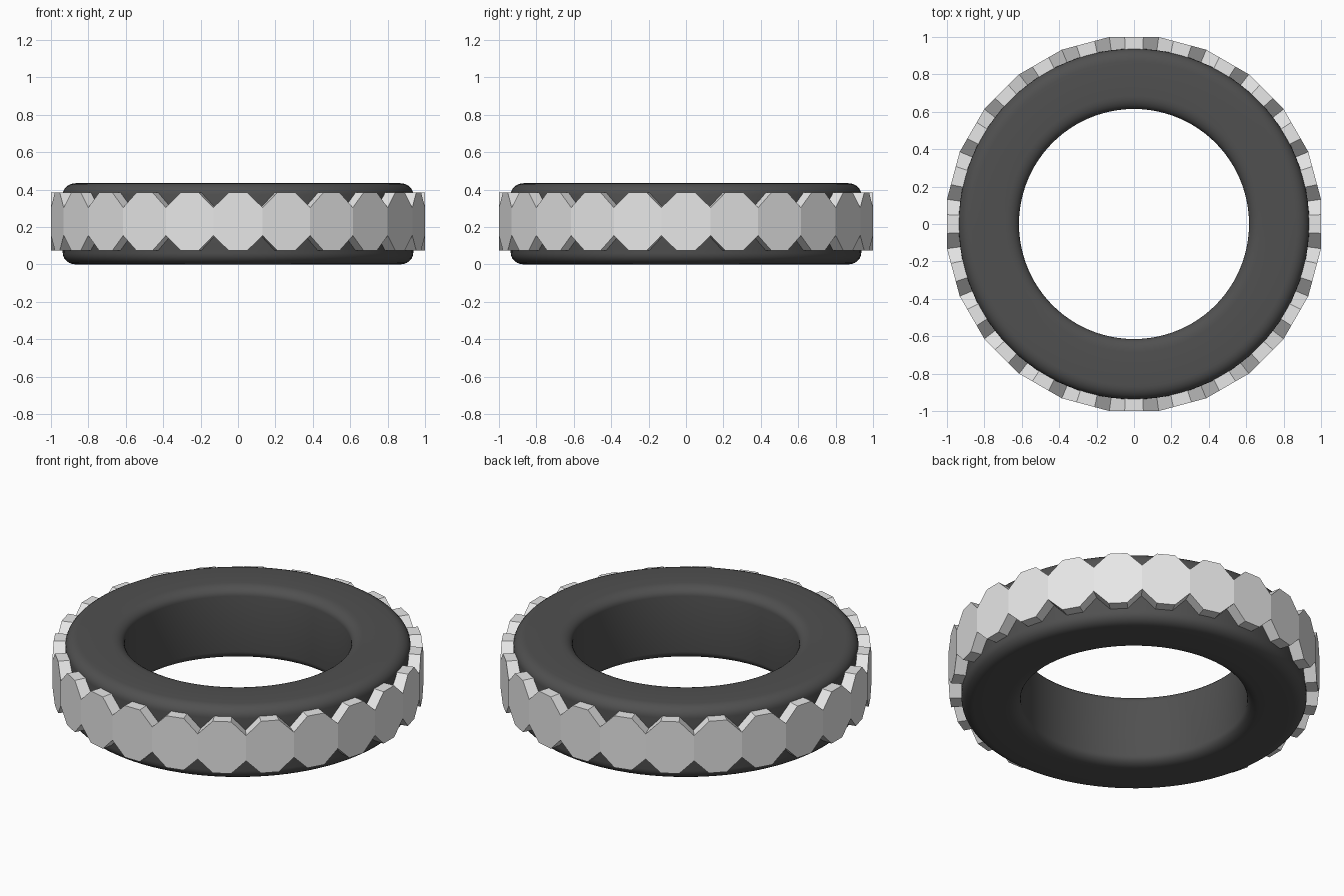
import bpy, bmesh, math
from mathutils import Matrix, Vector

if "Cube" in bpy.data.objects:
    bpy.data.objects.remove(bpy.data.objects["Cube"])


def material(name, v):
    m = bpy.data.materials.new(name)
    m.diffuse_color = (v, v, v, 1)
    m.use_nodes = True
    m.node_tree.nodes["Principled BSDF"].inputs["Base Color"].default_value = m.diffuse_color
    return m


dark = material("dark grey", 0.08)
light = material("light grey", 0.8)


def make_object(name, bm, mat):
    bmesh.ops.recalc_face_normals(bm, faces=bm.faces)
    me = bpy.data.meshes.new(name)
    bm.to_mesh(me)
    bm.free()
    me.materials.append(mat)
    ob = bpy.data.objects.new(name, me)
    bpy.context.collection.objects.link(ob)
    return ob


# Ring body: rounded rectangular section swept round z
H, R_IN, R_OUT, SEG = 0.434, 0.615, 0.937, 96
profile = []
# corners: centre sign in r, sign in z, radius in r, radius in z
for k, (r, z, a, b) in enumerate([(R_OUT, H, .07, .06), (R_IN, H, .07, .05),
                                  (R_IN, 0, .07, .05), (R_OUT, 0, .07, .06)]):
    cr = r - a if r == R_OUT else r + a
    cz = z - b if z == H else z + b
    for i in range(7):
        t = math.radians(90 * k + 15 * i)
        profile.append((cr + a * math.cos(t), cz + b * math.sin(t)))

bm = bmesh.new()
rings = []
for s in range(SEG):
    t = 2 * math.pi * s / SEG
    rings.append([bm.verts.new((r * math.cos(t), r * math.sin(t), z)) for r, z in profile])
n = len(profile)
for s in range(SEG):
    p, q = rings[s], rings[(s + 1) % SEG]
    for i in range(n):
        bm.faces.new((p[i], q[i], q[(i + 1) % n], p[(i + 1) % n])).smooth = True
make_object("ring_body", bm, dark)

# 24 flat octagonal plates around the outside, tapering towards the axis
N, ZC = 24, 0.229
w = math.tan(math.pi / N)
octagon = [(w, .075), (.05, .155), (-.05, .155), (-w, .075),
           (-w, -.075), (-.05, -.155), (.05, -.155), (w, -.075)]
bm = bmesh.new()
for k in range(N):
    rot = Matrix.Rotation(2 * math.pi * k / N, 3, 'Z')
    outer, inner = ([bm.verts.new(rot @ Vector((r, y * r, ZC + z))) for y, z in octagon]
                    for r in (1.0, 0.925))
    bm.faces.new(outer)
    bm.faces.new(inner[::-1])
    for i in range(8):
        j = (i + 1) % 8
        bm.faces.new((outer[i], inner[i], inner[j], outer[j]))
make_object("octagon_plates", bm, light)
